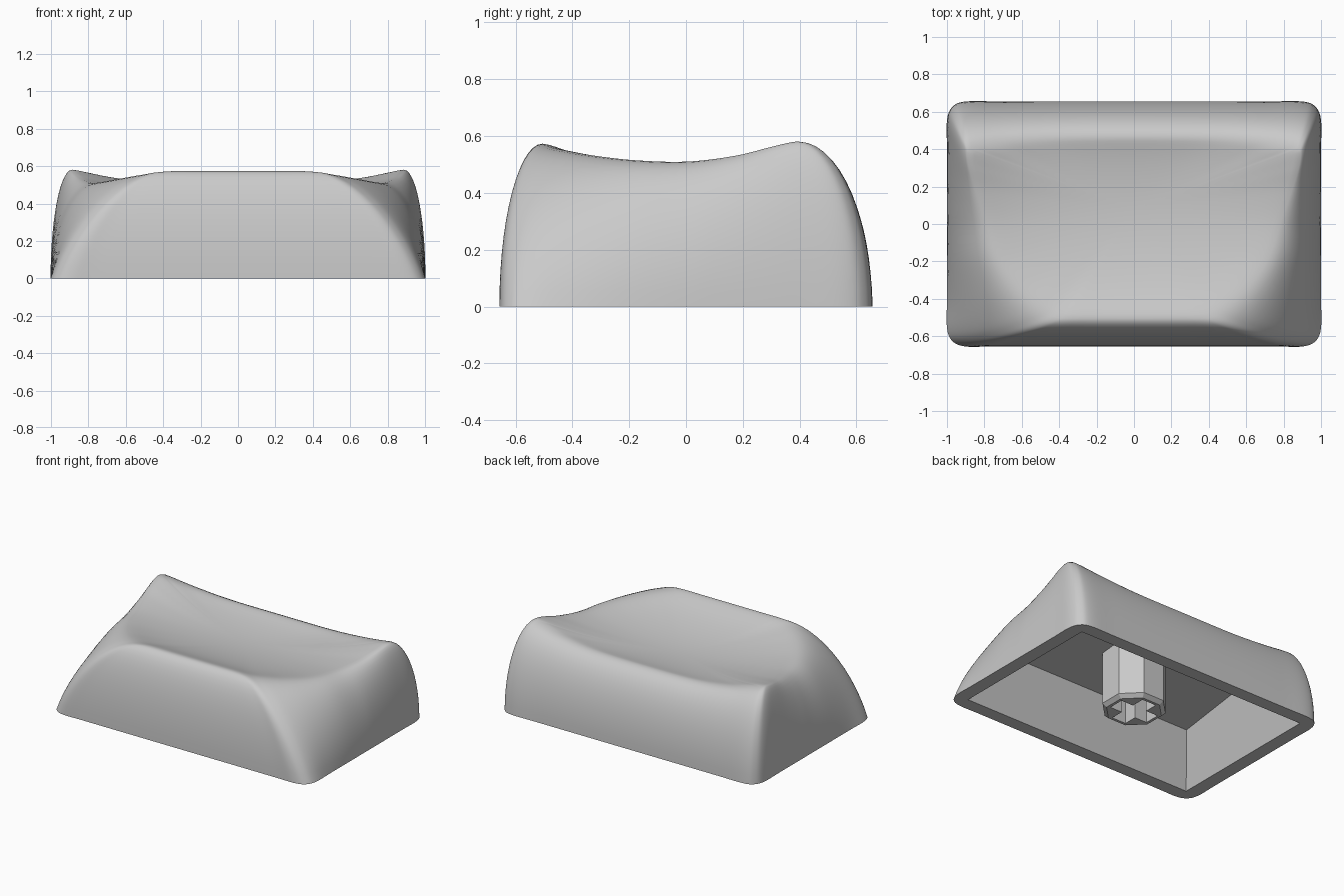
import bpy, bmesh, math
from mathutils import Vector

cube = bpy.data.objects.get("Cube")
if cube:
    bpy.data.objects.remove(cube, do_unlink=True)

grey = bpy.data.materials.new("plain grey")
grey.use_nodes = True
GREY = (0.59, 0.59, 0.59, 1)
grey.diffuse_color = GREY
grey.node_tree.nodes["Principled BSDF"].inputs["Base Color"].default_value = GREY


def make_object(name, bm):
    bmesh.ops.recalc_face_normals(bm, faces=bm.faces)
    mesh = bpy.data.meshes.new(name)
    bm.to_mesh(mesh)
    bm.free()
    mesh.materials.append(grey)
    obj = bpy.data.objects.new(name, mesh)
    bpy.context.collection.objects.link(obj)
    return obj


def activate(obj):
    bpy.ops.object.select_all(action='DESELECT')
    obj.select_set(True)
    bpy.context.view_layer.objects.active = obj


def cut(obj, cutter):
    cutter.hide_render = True
    activate(obj)
    mod = obj.modifiers.new("cut", 'BOOLEAN')
    mod.operation = 'DIFFERENCE'
    mod.solver = 'EXACT'
    mod.object = cutter
    bpy.ops.object.modifier_apply(modifier=mod.name)
    bpy.data.objects.remove(cutter, do_unlink=True)


def box(name, size, centre):
    bm = bmesh.new()
    bmesh.ops.create_cube(bm, size=1)
    bmesh.ops.scale(bm, vec=size, verts=bm.verts)
    bmesh.ops.translate(bm, vec=centre, verts=bm.verts)
    return make_object(name, bm)


def smooth_loop(points, steps):
    """Closed Catmull-Rom curve through the points."""
    out = []
    count = len(points)
    for i in range(count):
        a, b, c, d = (points[(i + k) % count] for k in (-1, 0, 1, 2))
        for s in range(steps):
            t = s / steps
            out.append(b + (c - a) * (t / 2) + (a - b * 2.5 + c * 2 - d / 2) * t ** 2
                       + (b * 1.5 - a / 2 - c * 1.5 + d / 2) * t ** 3)
    return out


def wall_step(foot, rim, a):
    """Elliptical rise that straightens where the wall leans far in."""
    lean = min(max((abs(rim - foot) - .2) * 1.3, 0), .5)
    return foot + (rim - foot) * ((1 - lean) * (1 - math.cos(a)) + lean * math.sin(a))


# Dish: a shallow bowl, curved more from front to back than across
LOW, MID_Y = .465, .08


def bowl(x, y):
    return LOW + .07 * x * x + .306 * (y - MID_Y) ** 2


# Stations round one half: foot of the wall (x, y), then rim of the dish (x, y, z)
stations = [
    (0, -.655, 0, -.505, .573),
    (.4, -.655, .2, -.505, .573),
    (.75, -.655, .34, -.505, .573),
    (.9, -.655, .41, -.5, .569),
    (.971, -.626, .46, -.475, .56),
    (1, -.555, .52, -.43, .55),
    (1, -.4, .62, -.33, .532),
    (1, -.2, .72, -.18, .515),
    (1, 0, .78, 0, .51),
    (1, .2, .84, .17, .53),
    (1, .4, .88, .3, .562),
    (1, .555, .89, .37, .578),
    (.971, .626, .88, .4, .58),
    (.9, .655, .84, .415, .571),
    (.7, .655, .67, .44, .538),
    (.4, .655, .4, .455, .513),
    (0, .655, 0, .46, .509),
]
half = [Vector(s) for s in stations]
other = [Vector((-s[0], s[1], -s[2], s[3], s[4])) for s in stations[-2:0:-1]]
loop = smooth_loop(half + other, 6)

# Cap: curved walls rise from the foot to the rim, then the bowl sinks inside it
WALL, DISH = 14, 24
rings = []
for k in range(WALL + 1):
    a = math.pi / 2 * k / WALL
    rings.append([(wall_step(p[0], p[2], a), wall_step(p[1], p[3], a),
                   p[4] * math.sin(a)) for p in loop])
for k in range(1, DISH):
    s = 1 - k / DISH
    ring = []
    for p in loop:
        x, y = p[2] * s, MID_Y + (p[3] - MID_Y) * s
        rounding = 1.6 * (p[4] - LOW) * (1 - s) * s ** 12
        ring.append((x, y, bowl(x, y) + (p[4] - bowl(p[2], p[3])) * s ** 3 + rounding))
    rings.append(ring)

bm = bmesh.new()
grid = [[bm.verts.new(co) for co in ring] for ring in rings]
count = len(loop)
for low, high in zip(grid, grid[1:]):
    for i in range(count):
        j = (i + 1) % count
        bm.faces.new((low[i], low[j], high[j], high[i]))
tip = bm.verts.new((0, MID_Y, LOW))
for i in range(count):
    bm.faces.new((grid[-1][i], grid[-1][(i + 1) % count], tip))
bm.faces.new(grid[0][::-1])
cap = make_object("cap_shell", bm)

# Hollow: tapered block with a roof that climbs and narrows towards the back
bm = bmesh.new()
bmesh.ops.create_cube(bm, size=2)
for v in bm.verts:
    x, y, z = v.co
    if z > 0:
        v.co = (x * (.785 - .02 * y), y * .44, .4 + .042 * y)
    else:
        v.co = (x * .908, y * .566, -.01)
cut(cap, make_object("hollow_cutter", bm))
activate(cap)
bpy.ops.object.shade_smooth_by_angle(angle=math.radians(40))

# Stem: eight-sided post with a bevelled foot and a cross-shaped socket
HEIGHT = .43
bm = bmesh.new()
bmesh.ops.create_cone(bm, cap_ends=True, segments=8, radius1=.21, radius2=.21, depth=HEIGHT)
for v in bm.verts:
    x, y = v.co.x, v.co.y
    turn = math.pi / 8 if abs(x * y) < .001 or abs(abs(x) - abs(y)) < .001 else 0
    c, s = math.cos(turn), math.sin(turn)
    v.co = (x * c - y * s, x * s + y * c, v.co.z + HEIGHT / 2)
foot = [e for e in bm.edges if all(v.co.z < .01 for v in e.verts)]
bmesh.ops.bevel(bm, geom=foot, offset=.025, segments=1, affect='EDGES')
stem = make_object("stem", bm)
for size in ((.3, .11, .5), (.11, .3, .5)):
    cut(stem, box("socket_cutter", size, (0, 0, 0)))
